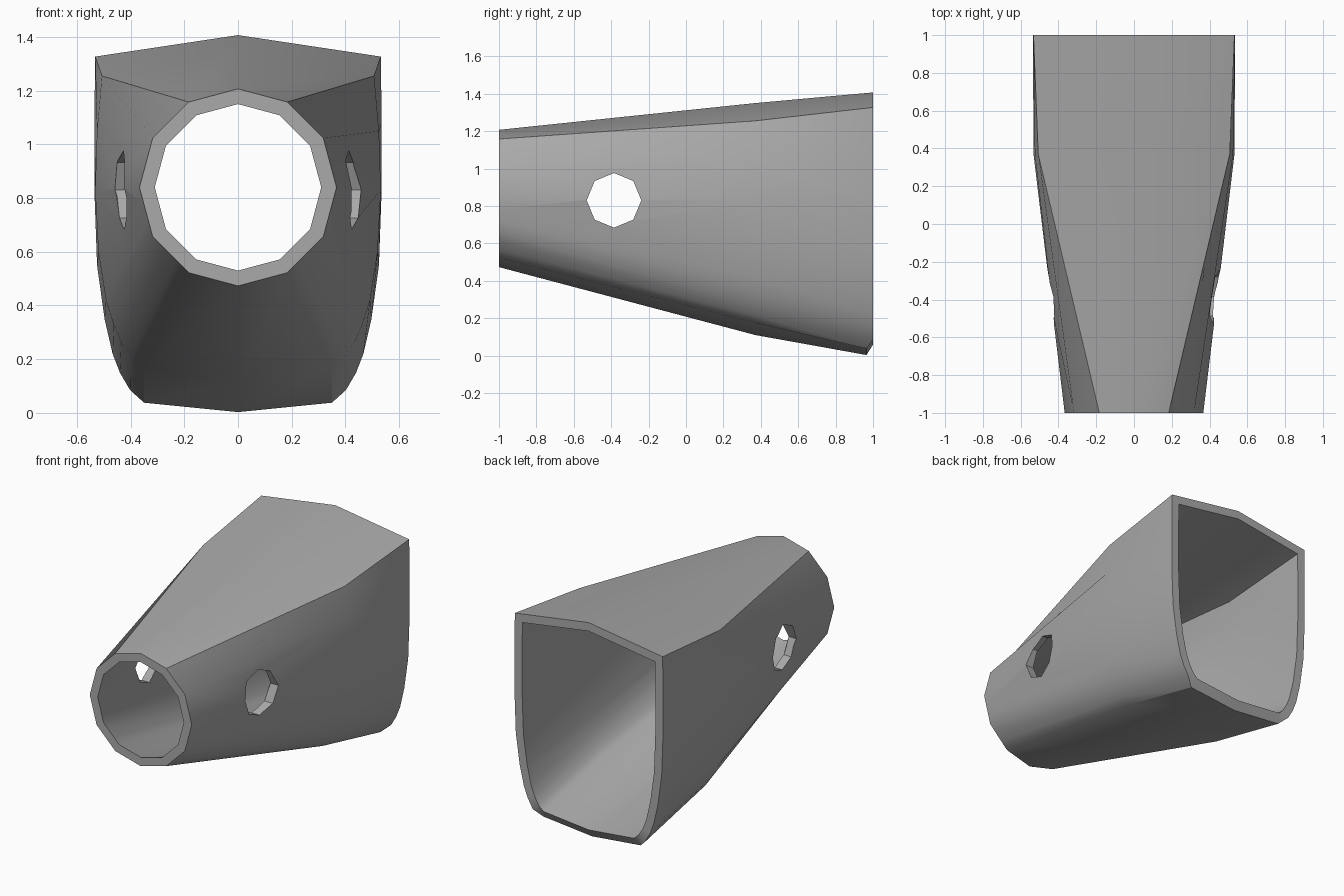
import bpy, bmesh, math
from mathutils import Vector

cube = bpy.data.objects.get("Cube")
if cube:
    bpy.data.objects.remove(cube, do_unlink=True)

WALL = 0.055

# One flat grey for the whole shell
grey = bpy.data.materials.new("plain_grey")
grey.use_nodes = True
colour = (0.4, 0.4, 0.4, 1)
grey.diffuse_color = colour
grey.node_tree.nodes["Principled BSDF"].inputs["Base Color"].default_value = colour


def front_half():
    """Half of a twelve-sided ring, its lower side split to match the back."""
    ring = [Vector((0.367 * math.sin(i * math.pi / 6),
                    0.84 + 0.367 * math.cos(i * math.pi / 6))) for i in range(7)]
    lower = [ring[i].lerp(ring[i + 1], k / 3) for i in (3, 4) for k in range(3)]
    return ring[:3] + lower + ring[5:]


def mirrored(half):
    """Close a half section (top to bottom on +x) into a full loop."""
    half = [Vector(p) for p in half]
    return half + [Vector((-p.x, p.y)) for p in reversed(half[1:-1])]


def inset(loop, d):
    """Offset a clockwise section inward with mitred corners."""
    out = []
    n = len(loop)
    for i, p in enumerate(loop):
        a = (p - loop[i - 1]).normalized()
        b = (loop[(i + 1) % n] - p).normalized()
        na, nb = Vector((a.y, -a.x)), Vector((b.y, -b.x))
        out.append(p + (na + nb) * d / (1 + na.dot(nb)))
    return out


middle_half = [(0, 1.35), (0.507, 1.255), (0.525, 1.05), (0.532, 0.83),
               (0.52, 0.6), (0.492, 0.42), (0.463, 0.33), (0.435, 0.265),
               (0.4, 0.215), (0.35, 0.175), (0, 0.11)]
back_half = [(0, 1.407), (0.532, 1.327), (0.535, 1.08), (0.535, 0.83),
             (0.525, 0.55), (0.497, 0.35), (0.467, 0.22), (0.44, 0.15),
             (0.402, 0.085), (0.35, 0.038), (0, 0.003)]
sections = [(-1, mirrored(front_half())), (0.37, mirrored(middle_half)),
            (1, mirrored(back_half))]

# Shell: outer and inner lofts joined by rims at both ends
bm = bmesh.new()
outer, inner = [], []
for y, loop in sections:
    outer.append([bm.verts.new((p.x, y, p.y)) for p in loop])
    inner.append([bm.verts.new((p.x, y, p.y)) for p in inset(loop, WALL)])

# The lower lip of the back opening is cut back on the outside
for v in outer[-1]:
    if v.co.z < 0.05:
        v.co.y = 0.965

rings = outer + inner[::-1]
count = len(rings[0])
for r, ring in enumerate(rings):
    following = rings[(r + 1) % len(rings)]
    for i in range(count):
        j = (i + 1) % count
        bm.faces.new((ring[i], ring[j], following[j], following[i]))
bmesh.ops.recalc_face_normals(bm, faces=bm.faces)
mesh = bpy.data.meshes.new("tapered_shell")
bm.to_mesh(mesh)
bm.free()
mesh.materials.append(grey)
shell = bpy.data.objects.new("tapered_shell", mesh)
bpy.context.collection.objects.link(shell)

# Eight-sided hole through both side walls
bpy.ops.mesh.primitive_cylinder_add(vertices=8, radius=0.146, depth=2,
                                    location=(0, -0.385, 0.83),
                                    rotation=(0, math.pi / 2, 0))
cutter = bpy.context.object
cutter.name = "side_hole_cutter"
cutter.data.materials.append(grey)

cut = shell.modifiers.new("side_holes", 'BOOLEAN')
cut.operation = 'DIFFERENCE'
cut.solver = 'EXACT'
cut.object = cutter

bpy.ops.object.select_all(action='DESELECT')
shell.select_set(True)
bpy.context.view_layer.objects.active = shell
bpy.ops.object.modifier_apply(modifier=cut.name)
bpy.data.objects.remove(cutter, do_unlink=True)
bpy.ops.object.shade_smooth_by_angle(angle=math.radians(32))
